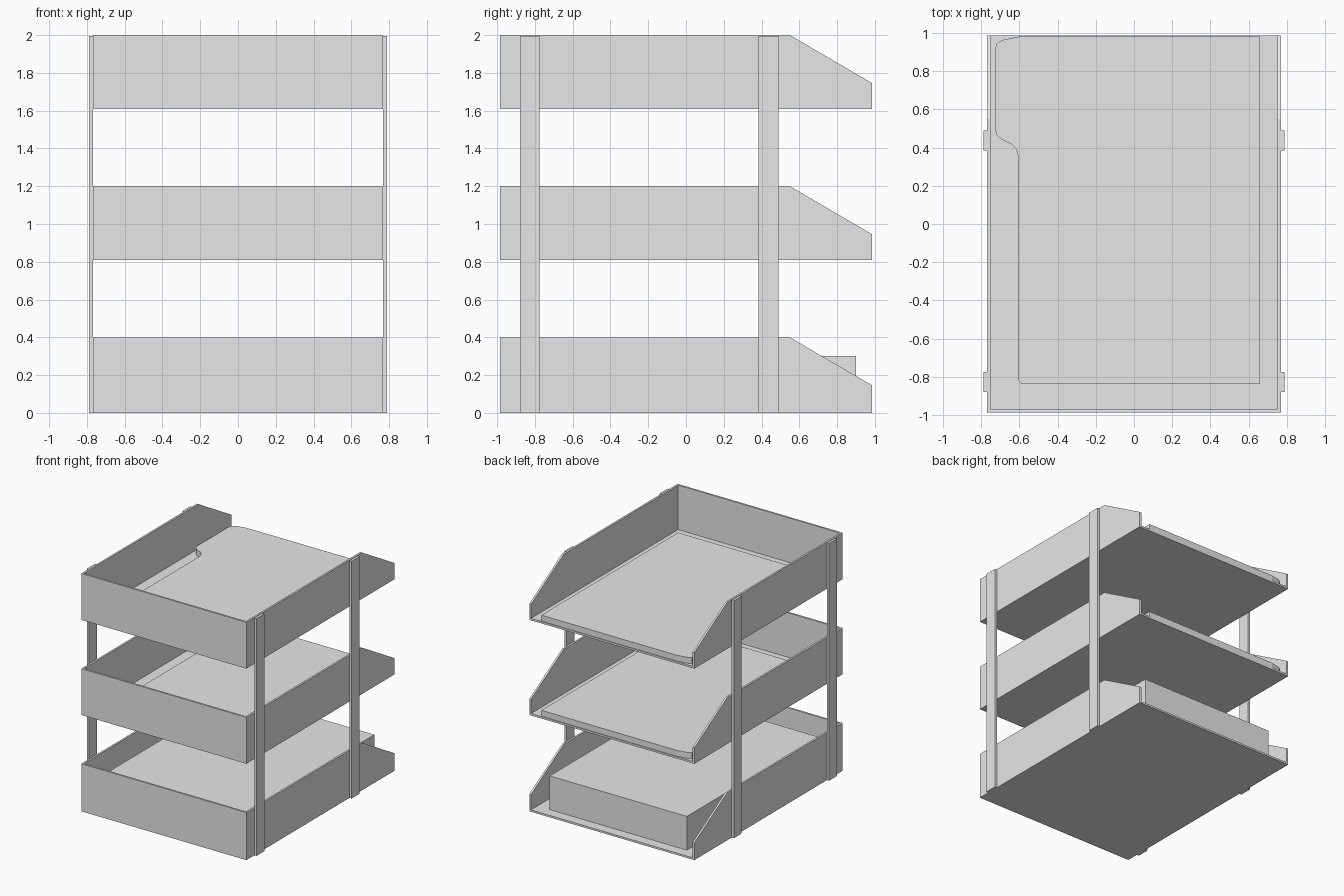
import bpy
import bmesh
from mathutils import Vector

cube = bpy.data.objects.get("Cube")
if cube:
    bpy.data.objects.remove(cube, do_unlink=True)

grey = bpy.data.materials.new("light grey plastic")
grey.use_nodes = True
GREY = (0.8, 0.8, 0.8, 1)
grey.diffuse_color = GREY
grey.node_tree.nodes["Principled BSDF"].inputs["Base Color"].default_value = GREY


def add_prism(bm, points, depth):
    """Extrude a flat outline along the depth vector."""
    face = bm.faces.new([bm.verts.new(p) for p in points])
    ext = bmesh.ops.extrude_face_region(bm, geom=[face], use_keep_orig=True)
    verts = [v for v in ext["geom"] if isinstance(v, bmesh.types.BMVert)]
    bmesh.ops.translate(bm, verts=verts, vec=Vector(depth))


def add_box(bm, x0, x1, y0, y1, z0, z1):
    add_prism(bm, [(x0, y0, z0), (x1, y0, z0), (x1, y1, z0), (x0, y1, z0)], (0, 0, z1 - z0))


def finish(bm, name):
    bmesh.ops.recalc_face_normals(bm, faces=bm.faces)
    mesh = bpy.data.meshes.new(name)
    bm.to_mesh(mesh)
    bm.free()
    mesh.materials.append(grey)
    obj = bpy.data.objects.new(name, mesh)
    bpy.context.collection.objects.link(obj)
    return obj


HALF_X, HALF_Y, HEIGHT, WALL = 0.768, 0.986, 0.39, 0.016
LEVELS = {"bottom": 0.0, "middle": 0.81, "top": 1.61}


# Trays: sloped side walls, front wall and floor, open at the rear
def make_tray(name, z):
    bm = bmesh.new()
    top = z + HEIGHT + (0.01 if z == 0 else 0)
    inner = HALF_X - WALL
    profile = [(-HALF_Y, z), (HALF_Y, z), (HALF_Y, top - 0.255), (0.55, top), (-HALF_Y, top)]
    for x in (-HALF_X, inner):
        add_prism(bm, [(x, y, h) for y, h in profile], (WALL, 0, 0))
    add_box(bm, -inner, inner, -HALF_Y, -HALF_Y + WALL, z, top)
    add_box(bm, -inner, inner, -HALF_Y + WALL, HALF_Y, z, z + WALL)
    finish(bm, name)


# Folders: thin slab with a rounded tab on the rear right edge
TAB = [(-0.605, -0.82), (-0.605, 0.35), (-0.615, 0.39), (-0.645, 0.42),
       (-0.69, 0.44), (-0.718, 0.465), (-0.728, 0.5), (-0.728, 0.91),
       (-0.718, 0.945), (-0.69, 0.963), (-0.605, 0.98)]


def make_folder(name, z):
    bm = bmesh.new()
    outline = [(0.66, 0.98), (0.66, -0.838), (-0.59, -0.834)] + TAB
    add_prism(bm, [(x, y, z) for x, y in outline], (0, 0, 0.05))
    finish(bm, name)


for level, z in LEVELS.items():
    make_tray(level + "_tray", z)
    if z > 0:
        make_folder(level + "_folder", z + WALL)

# Paper stack in the bottom tray
bm = bmesh.new()
add_box(bm, -0.638, 0.638, -0.85, 0.9, WALL, 0.3)
finish(bm, "paper_stack")

# Upright posts fixed to the outside of the trays
for end, y in (("front", -0.88), ("rear", 0.385)):
    for side, x in (("right", -HALF_X - 0.02), ("left", HALF_X)):
        bm = bmesh.new()
        add_box(bm, x, x + 0.02, y, y + 0.105, 0, 1.995)
        finish(bm, f"{end}_{side}_post")
